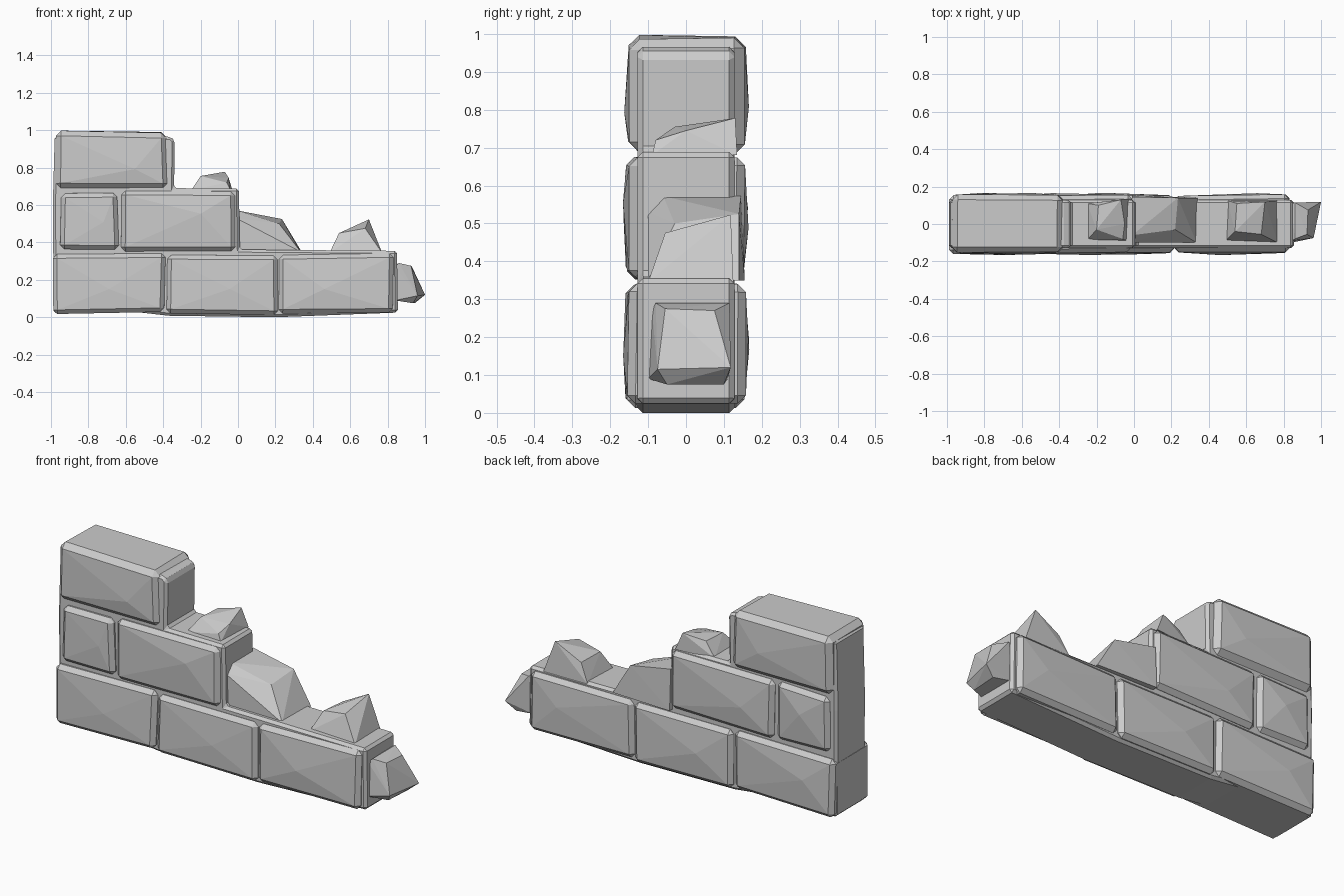
import bpy, bmesh, random
from mathutils import Vector

if "Cube" in bpy.data.objects:
    bpy.data.objects.remove(bpy.data.objects["Cube"])

random.seed(4)


def finish(bm, name):
    bmesh.ops.recalc_face_normals(bm, faces=bm.faces)
    me = bpy.data.meshes.new(name)
    bm.to_mesh(me)
    bm.free()
    ob = bpy.data.objects.new(name, me)
    bpy.context.collection.objects.link(ob)
    return ob


def brick(name, x0, x1, z0, z1, y0=-0.155, y1=0.153, bevel=0.022, tilt=(0, 0)):
    """Chipped block with bulging front and back; tilt lifts the bottom left / right."""
    bm = bmesh.new()
    bmesh.ops.create_cube(bm, size=1)
    for v in bm.verts:
        low = v.co.z < 0
        right = v.co.x > 0
        v.co = (x1 if right else x0, y1 if v.co.y > 0 else y0,
                (z0 + tilt[right]) if low else z1)
        v.co += Vector([random.uniform(-0.006, 0.006) for _ in range(3)])
    bmesh.ops.bevel(bm, geom=bm.edges[:], offset=bevel, segments=1,
                    affect='EDGES', profile=0.5)
    bm.normal_update()
    faces = [f for f in bm.faces if abs(f.normal.y) > 0.9]
    for v in bmesh.ops.poke(bm, faces=faces)['verts']:
        s = 1 if v.co.y > 0 else -1
        v.co.y = s * random.uniform(0.163, 0.167)
        v.co.x += random.uniform(-0.25, 0.25) * (x1 - x0)
        v.co.z += random.uniform(-0.15, 0.15) * (z1 - z0)
    return finish(bm, name)


def rock(name, pts):
    """Faceted rubble stone as the hull of a few points."""
    bm = bmesh.new()
    for p in pts:
        bm.verts.new(p)
    r = bmesh.ops.convex_hull(bm, input=bm.verts[:])
    loose = {g for g in r['geom_interior'] if isinstance(g, bmesh.types.BMVert)}
    bmesh.ops.delete(bm, geom=list(loose), context='VERTS')
    return finish(bm, name)


# Stepped mortar core that shows in the joints and at the ends
profile = [(-0.985, 0.02), (-0.65, 0.04), (-0.37, 0.008), (0.2, 0.0), (0.855, 0.025),
           (0.85, 0.355), (0.01, 0.362), (0.005, 0.688), (-0.342, 0.69),
           (-0.338, 0.945), (-0.36, 0.965), (-0.98, 0.97), (-0.99, 0.6)]
bm = bmesh.new()
f = bm.faces.new([bm.verts.new((x, -0.128, z)) for x, z in profile])
ext = bmesh.ops.extrude_face_region(bm, geom=[f])['geom']
bmesh.ops.translate(bm, vec=(0, 0.256, 0),
                    verts=[g for g in ext if isinstance(g, bmesh.types.BMVert)])
bmesh.ops.recalc_face_normals(bm, faces=bm.faces)
bmesh.ops.bevel(bm, geom=[e for e in bm.edges if len(e.link_faces) == 2
                          and e.calc_face_angle() > 0.6],
                offset=0.014, segments=1, affect='EDGES', profile=0.5)
finish(bm, "mortar_core")

# Bricks, three courses
brick("bottom_brick_left", -0.985, -0.392, 0.018, 0.338, tilt=(0, 0.014))
brick("bottom_brick_middle", -0.382, 0.213, 0.016, 0.335)
brick("bottom_brick_right", 0.219, 0.83, 0.022, 0.337, tilt=(0, 0.008))
brick("middle_brick_left", -0.95, -0.642, 0.365, 0.668)
brick("middle_brick_right", -0.622, -0.012, 0.358, 0.672)
top = brick("top_brick", -0.975, -0.378, 0.685, 0.99, bevel=0.028)
for v in top.data.vertices:
    if v.co.z > 0.9 and v.co.x < -0.6:
        v.co.z += 0.008

# Rubble stones on the steps and at the broken end
rock("end_stone", [
    (0.84, -0.10, 0.09), (0.84, -0.09, 0.27), (0.84, 0.11, 0.09), (0.84, 0.11, 0.28),
    (0.86, -0.08, 0.29), (0.925, -0.055, 0.275), (0.93, 0.075, 0.27), (0.86, 0.115, 0.29),
    (0.96, -0.075, 0.115), (1.0, 0.118, 0.12), (0.935, -0.05, 0.075), (0.945, 0.10, 0.075)])
rock("lower_stone", [
    (0.49, -0.09, 0.345), (0.77, -0.10, 0.345), (0.50, 0.125, 0.345), (0.765, 0.125, 0.345),
    (0.54, -0.04, 0.45), (0.55, 0.11, 0.445), (0.70, 0.118, 0.523), (0.68, -0.055, 0.475)])
rock("corner_stone", [
    (-0.01, -0.10, 0.35), (0.335, -0.10, 0.35), (-0.01, 0.155, 0.35), (0.34, 0.14, 0.35),
    (-0.01, -0.10, 0.53), (-0.01, -0.06, 0.572), (-0.01, 0.145, 0.572),
    (0.22, -0.03, 0.50), (0.235, 0.14, 0.525)])
rock("upper_stone", [
    (-0.25, -0.085, 0.68), (-0.04, -0.09, 0.68), (-0.25, 0.11, 0.68), (-0.03, 0.135, 0.68),
    (-0.20, -0.03, 0.755), (-0.19, 0.10, 0.755), (-0.07, 0.13, 0.778),
    (-0.05, 0.0, 0.745), (-0.06, -0.08, 0.72)])
